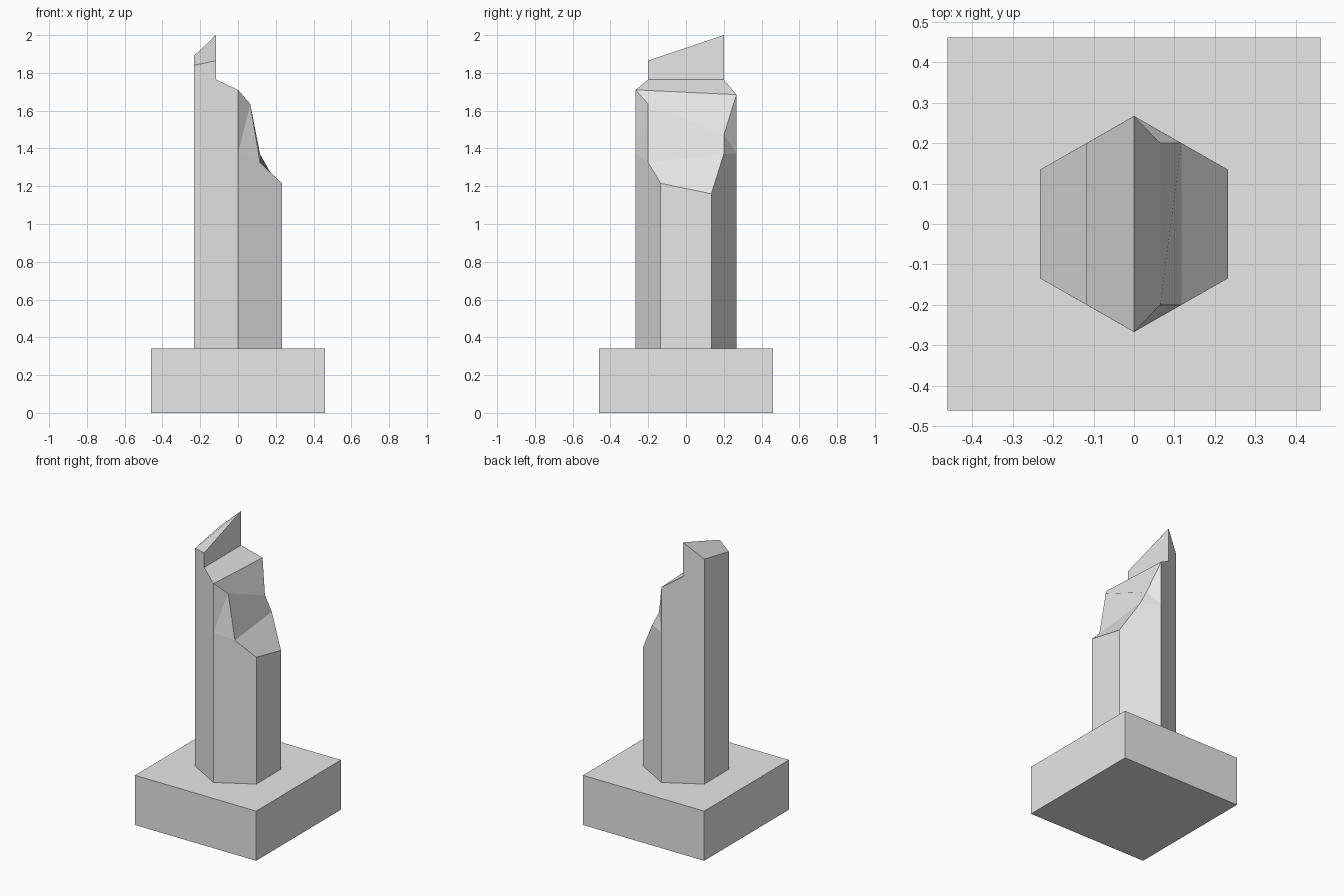
import bpy, bmesh

if "Cube" in bpy.data.objects:
    bpy.data.objects.remove(bpy.data.objects["Cube"])

stone = bpy.data.materials.new("grey stone")
stone.diffuse_color = (0.8, 0.8, 0.8, 1)
stone.use_nodes = True
stone.node_tree.nodes["Principled BSDF"].inputs["Base Color"].default_value = stone.diffuse_color


def finish(name, bm):
    bmesh.ops.recalc_face_normals(bm, faces=bm.faces)
    mesh = bpy.data.meshes.new(name)
    bm.to_mesh(mesh)
    bm.free()
    mesh.materials.append(stone)
    obj = bpy.data.objects.new(name, mesh)
    bpy.context.collection.objects.link(obj)
    return obj


# Square plinth
H = 0.342
bm = bmesh.new()
bmesh.ops.create_cube(bm, size=1)
for v in bm.verts:
    v.co = (v.co.x * 0.922, v.co.y * 0.922, (v.co.z + 0.5) * H)
finish("plinth", bm)

# Broken hexagonal column: stations along x as (x, half depth, front z, back z)
top = [(-0.233, 0.134, 1.84, 1.89),
       (-0.117, 0.2, 1.865, 2.0),
       (-0.117, 0.2, 1.765, 1.765),
       (0.0, 0.267, 1.71, 1.685),
       (0.065, 0.2, 1.635, 1.47),
       (0.117, 0.2, 1.325, 1.37),
       (0.233, 0.134, 1.215, 1.16)]
foot = [(-0.233, 0.134), (0.0, 0.267), (0.233, 0.134)]

bm = bmesh.new()
rims, feet = [], []
for side in (-1, 1):
    t = [bm.verts.new((x, side * d, zf if side < 0 else zb)) for x, d, zf, zb in top]
    f = [bm.verts.new((x, side * d, H)) for x, d in foot]
    mid = bm.verts.new((0, side * 0.267, 1.375))   # start of the chipped edge
    bm.faces.new([f[0], f[1], mid, t[3], t[2], t[1], t[0]])
    bm.faces.new([f[1], f[2], t[6], t[5], mid])
    bm.faces.new([mid, t[5], t[4]])
    bm.faces.new([mid, t[4], t[3]])
    rims.append(t)
    feet.append(f)

# Broken top surface, the two end walls and the underside
(a, b), (p, q) = rims, feet
for i in range(len(top) - 1):
    bm.faces.new([a[i], a[i + 1], b[i + 1], b[i]])
bm.faces.new([p[0], a[0], b[0], q[0]])
bm.faces.new([p[2], q[2], b[6], a[6]])
bm.faces.new(p + q[::-1])
finish("broken_column", bm)
